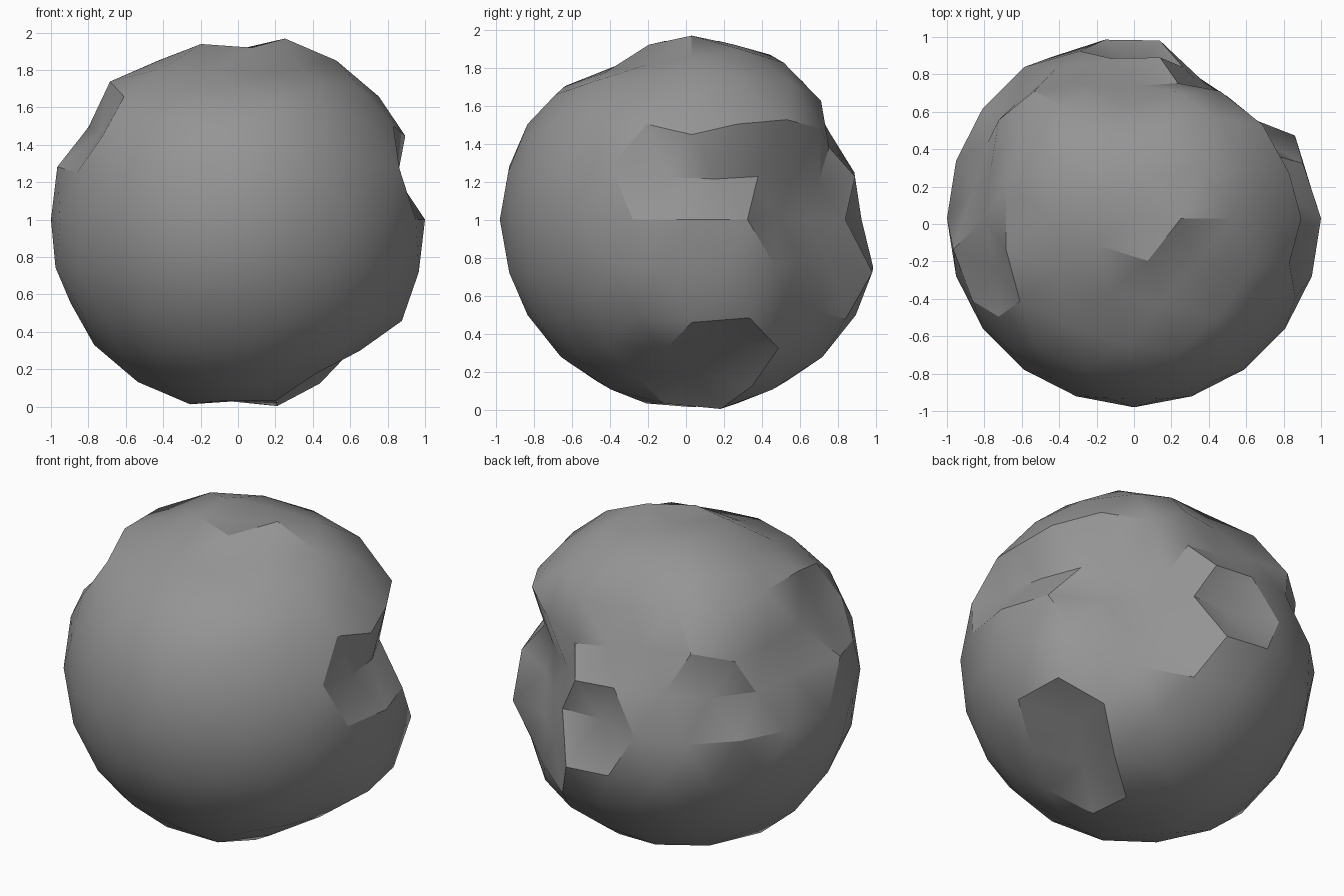
import bpy
import bmesh
from math import radians, sin, cos
from mathutils import Vector

# Remove the default object only
default_cube = bpy.data.objects.get("Cube")
if default_cube:
    bpy.data.objects.remove(default_cube, do_unlink=True)


def make_material(name, value):
    material = bpy.data.materials.new(name)
    material.use_nodes = True
    colour = (value, value, value, 1)
    material.diffuse_color = colour
    shader = material.node_tree.nodes["Principled BSDF"]
    shader.inputs["Base Color"].default_value = colour
    return material


def direction(azimuth, elevation):
    a, e = radians(azimuth), radians(elevation)
    return Vector((cos(a) * cos(e), sin(a) * cos(e), sin(e)))


def reshape(verts, radius, spots):
    """Move the vertex nearest to each (azimuth, elevation) to a radius."""
    for azimuth, elevation in spots:
        target = direction(azimuth, elevation)
        nearest = max(verts, key=lambda v: v.co.normalized().dot(target))
        nearest.co = nearest.co.normalized() * radius


# Rock body
bm = bmesh.new()
bmesh.ops.create_icosphere(bm, subdivisions=3, radius=1.0)
verts = list(bm.verts)

# Deep hollow on the back left, with its shallower slopes
reshape(verts, 0.77, [(45, 16), (63, 15), (36, 0), (54, 0)])
reshape(verts, 0.82, [(27, 16), (88, 30), (45, -15)])
reshape(verts, 0.85, [(9, 15), (72, 0), (72, 27), (63, -16)])
reshape(verts, 0.89, [(108, 32), (94, 46), (-9, 15)])
reshape(verts, 0.95, [(56, 30), (18, 0), (72, 41), (52, -30), (36, -27)])

# Small pit at the back
reshape(verts, 0.80, [(90, 0)])
reshape(verts, 0.90, [(81, 15), (99, 16)])
reshape(verts, 0.94, [(108, 0), (117, 16)])

# Flattened band on the right
reshape(verts, 0.91, [(135, 15), (153, 15), (171, 15), (200, 30)])
reshape(verts, 0.94, [(160, 30), (180, 32)])
reshape(verts, 1.02, [(189, 15), (166, 46), (194, 46)])

# Worn top
reshape(verts, 0.91, [(0, 90), (-72, 58), (-108, 63), (-36, 63)])
reshape(verts, 0.95, [(72, 75), (-72, 75), (180, 63), (-144, 58)])
reshape(verts, 0.97, [(72, 58), (108, 63), (-94, 46), (-122, 46), (144, 75), (-144, 75)])

# Valley underneath, with a raised rim
reshape(verts, 0.88, [(14, -46), (0, -63)])
reshape(verts, 0.97, [(-14, -46), (-36, -58), (0, -90)])
reshape(verts, 1.03, [(36, -41), (36, -58), (36, -75), (20, -30), (0, -32)])

# Gentle bulges on the lower sides and the front
reshape(verts, 1.02, [(180, -41), (180, -58), (180, -75)])
reshape(verts, 1.02, [(171, -15), (189, -15), (-9, -15)])
reshape(verts, 1.01, [(-90, 0), (-81, 15), (-99, 15), (-81, -15), (-99, -15)])

mesh = bpy.data.meshes.new("rock_body")
bm.to_mesh(mesh)
bm.free()

rock = bpy.data.objects.new("rock_body", mesh)
bpy.context.collection.objects.link(rock)
rock.location = (0, 0.03, 1.0)
mesh.materials.append(make_material("stone_grey", 0.3))

# Smooth shading that keeps the crater edges sharp
bpy.ops.object.select_all(action="DESELECT")
rock.select_set(True)
bpy.context.view_layer.objects.active = rock
bpy.ops.object.shade_smooth_by_angle(angle=radians(30))
